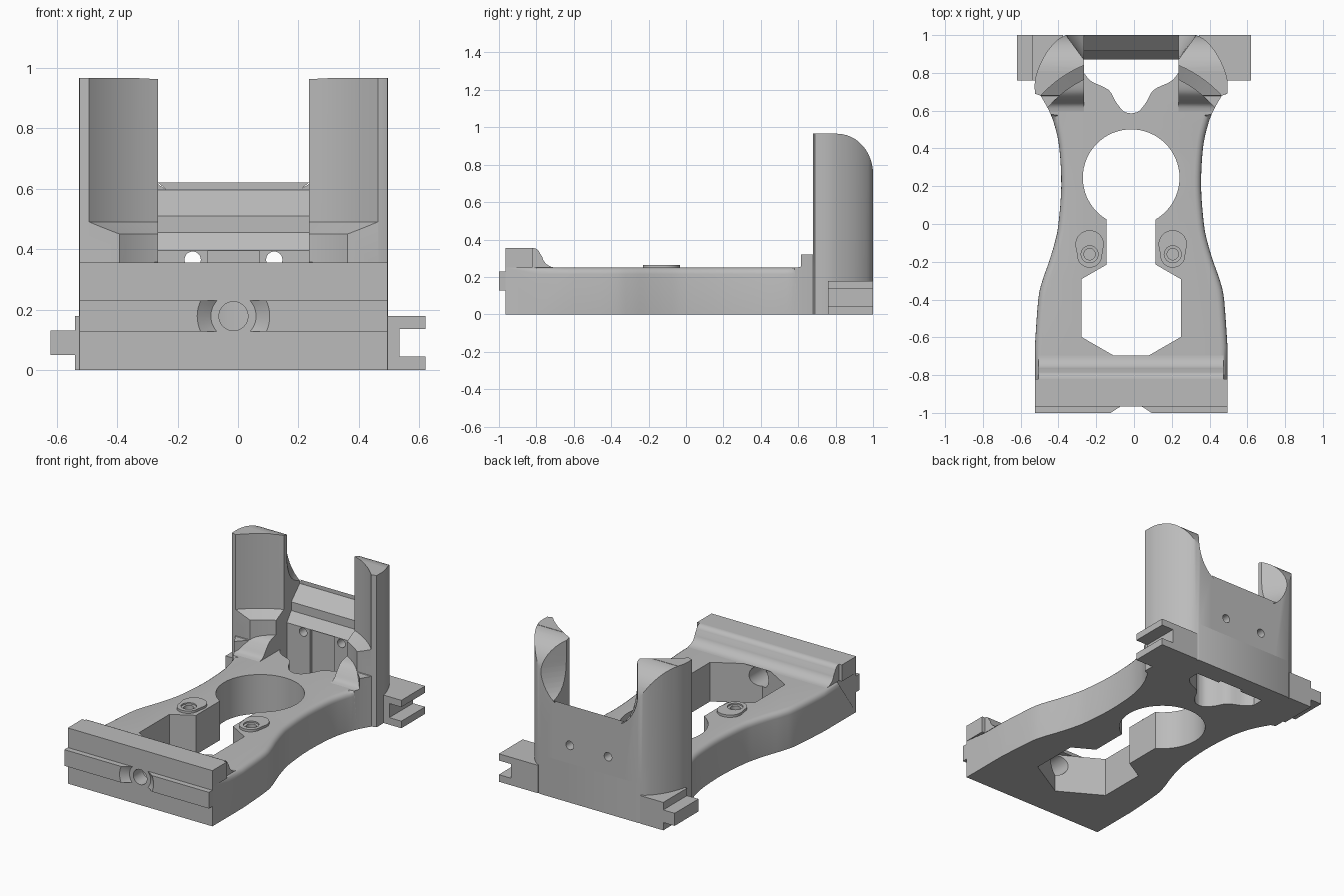
import bpy, bmesh, math
from mathutils import Vector

cube = bpy.data.objects.get("Cube")
if cube:
    bpy.data.objects.remove(cube, do_unlink=True)

CX = -0.015  # symmetry plane of the frame
grey = bpy.data.materials.new("plain_grey")
grey.use_nodes = True
grey.diffuse_color = (0.5, 0.5, 0.5, 1)
grey.node_tree.nodes["Principled BSDF"].inputs["Base Color"].default_value = (0.5, 0.5, 0.5, 1)
parts, cutters = [], []


def loft(name, rings, cutter=False):
    """Closed solid through rings of equal point count."""
    bm = bmesh.new()
    rows = [[bm.verts.new((p[0] + CX, p[1], p[2])) for p in r] for r in rings]
    n = len(rows[0])
    for a, b in zip(rows, rows[1:]):
        for i in range(n):
            bm.faces.new((a[i], a[(i + 1) % n], b[(i + 1) % n], b[i]))
    bm.faces.new(rows[0])
    bm.faces.new(rows[-1])
    bmesh.ops.recalc_face_normals(bm, faces=bm.faces)
    mesh = bpy.data.meshes.new(name)
    bm.to_mesh(mesh)
    bm.free()
    mesh.materials.append(grey)
    ob = bpy.data.objects.new(name, mesh)
    bpy.context.collection.objects.link(ob)
    ob.hide_render = cutter
    (cutters if cutter else parts).append(ob)
    return ob


def place(pts, axis, w):
    if axis == "x":
        return [(w, a, b) for a, b in pts]
    if axis == "y":
        return [(a, w, b) for a, b in pts]
    return [(a, b, w) for a, b in pts]


def prism(name, pts, axis, lo, hi, cutter=False):
    return loft(name, [place(pts, axis, lo), place(pts, axis, hi)], cutter)


def box(name, x0, x1, y0, y1, z0, z1, cutter=False):
    return prism(name, [(x0, y0), (x1, y0), (x1, y1), (x0, y1)], "z", z0, z1, cutter)


def circle(u, v, r, n=48, start=0.0):
    return [(u + r * math.cos(start + math.tau * i / n),
             v + r * math.sin(start + math.tau * i / n)) for i in range(n)]


def arc(u, v, ru, rv, a0, a1, n=12):
    angles = [math.radians(a0 + (a1 - a0) * i / n) for i in range(n + 1)]
    return [(u + ru * math.cos(a), v + rv * math.sin(a)) for a in angles]


def smooth(pts, steps=4):
    """Catmull-Rom curve through points."""
    v = [Vector(p) for p in pts]
    v = [v[0]] + v + [v[-1]]
    out = []
    for a, b, c, d in zip(v, v[1:], v[2:], v[3:]):
        for k in range(steps):
            t = k / steps
            out.append(tuple(0.5 * (2 * b + (c - a) * t + (2 * a - 5 * b + 4 * c - d) * t * t
                                    + (3 * b - a - 3 * c + d) * t ** 3)))
    return out + [tuple(v[-1])]


def cut(ob, *tools, op="DIFFERENCE"):
    bpy.context.view_layer.objects.active = ob
    for tool in tools:
        mod = ob.modifiers.new("cut", "BOOLEAN")
        mod.operation, mod.solver, mod.object = op, "EXACT", tool
        bpy.ops.object.modifier_apply(modifier=mod.name)


def flip(pts):
    return [(-a, b) for a, b in reversed(pts)]


# Waisted outline of the frame, one half
front_side = [(0.51, -0.965), (0.51, -0.8)]
waist = smooth([(0.51, -0.65), (0.492, -0.4), (0.47, -0.3), (0.435, -0.2), (0.405, -0.1),
                (0.385, 0), (0.37, 0.2), (0.38, 0.4), (0.405, 0.52), (0.435, 0.6), (0.48, 0.68)])
corner = smooth([(0.51, 0.69), (0.508, 0.77), (0.48, 0.85), (0.44, 0.92), (0.39, 0.975), (0.345, 1)])
half = front_side + waist + corner
outline = half + flip(half)

# Base plate with rounded upper side edges
plate = prism("base_plate", outline, "z", 0, 0.25)
bm = bmesh.new()
bm.from_mesh(plate.data)
rim = [e for e in bm.edges if all(v.co.z > 0.24 and -0.81 < v.co.y < 0.6 for v in e.verts)
       and e.verts[0].co.x * e.verts[1].co.x > 0]
bmesh.ops.bevel(bm, geom=rim, offset=0.035, segments=4, profile=0.5, affect="EDGES")
bm.to_mesh(plate.data)
bm.free()

# Openings through the plate
ring_cut = prism("ring_cutter", circle(0, 0.245, 0.256, 64), "z", -0.1, 0.3, True)
neck_cut = box("neck_cutter", -0.13, 0.13, -0.25, 0.12, -0.1, 0.3, True)
hex_cut = prism("hex_cutter", circle(0, -0.445, 0.305, 6, math.pi / 2), "z", -0.1, 0.3, True)
lobe = smooth([(0.25, 0.8), (0.21, 0.755), (0.12, 0.71), (0.08, 0.645), (0.04, 0.597), (0, 0.585)])
rear_half = [(0.25, 0.87)] + lobe
rear_cut = prism("rear_cutter", rear_half + flip(rear_half)[1:], "z", -0.1, 0.3, True)
recess = box("recess_cutter", -0.085, 0.085, 0.85, 0.89, -0.05, 0.395, True)
bolt = prism("bolt_cutter", circle(0, 0.178, 0.048), "y", -1.1, -0.6, True)
bore = prism("bore_cutter", circle(0, 0.178, 0.068), "y", -0.87, -0.6, True)
cut(plate, ring_cut, neck_cut, hex_cut, rear_cut, recess, bolt, bore)

# Raised front lip, its fillet and the split tongue
lip = box("front_lip", -0.51, 0.51, -0.965, -0.82, 0.25, 0.355)
fillet = [(-0.82, 0.25), (-0.82, 0.355)] + arc(-0.82, 0.315, 0.04, 0.04, 80, 15, 6) \
    + arc(-0.695, 0.32, 0.075, 0.07, 190, 270, 8)
loft("lip_fillet", [place(fillet, "x", -0.49), place(fillet, "x", 0.49)])
tongue = box("front_tongue", -0.51, 0.51, -1, -0.965, 0.127, 0.23)
cone = loft("cone_cutter", [place(circle(0, 0.178, r), "y", y)
                            for r, y in ((0.133, -1.01), (0.062, -0.955))], True)
cut(tongue, cone)

# Stepped rear wall
wall = prism("rear_wall", [(0.87, 0.25), (0.87, 0.395), (0.915, 0.455), (0.915, 0.51),
                           (1, 0.595), (1, 0.62), (1, 0.25)], "x", -0.25, 0.25)
saddle = []
for y, w in ((0.83, 0.23), (0.87, 0.25), (1.02, 0.36)):
    u = [(w, 1.2)] + arc(0.15, 0.83, w - 0.15, 0.25, 0, -90)
    saddle.append(place(u + flip(u), "y", y))
saddle_cut = loft("saddle_cutter", saddle, True)
holes = [prism("pin_cutter", circle(s * 0.135, 0.365, 0.027, 24), "y", 0.8, 1.1, True)
         for s in (-1, 1)]
cut(wall, saddle_cut, recess, *holes)

# Rear columns, hollowed by a stepped round cradle
cradle = loft("cradle_cutter", [place(circle(0, 0.24, r, 96), "z", z) for r, z in
                                ((0.58, 0.2), (0.58, 0.45), (0.65, 0.49), (0.65, 1.1))], True)
front_cut = box("front_cutter", -0.7, 0.7, 0.4, 0.68, 0.32, 1.2, True)
top_cut = prism("top_cutter", arc(0.81, 0.75, 0.19, 0.215, 90, 0) + [(1.2, 0.75), (1.2, 1.2), (0.81, 1.2)],
                "x", -0.7, 0.7, True)
ramp = [(0.595, 0.24)] + smooth([(0.595, 0.25), (0.63, 0.262), (0.66, 0.3), (0.7, 0.34), (0.76, 0.357)]) \
    + [(0.85, 0.357), (0.85, 0.24)]
rear_edge = [p for p in waist if p[1] > 0.57] + corner
column_plan = [(0.25, rear_edge[0][1])] + rear_edge + [(0.25, 1)]
for s, side in ((1, "left"), (-1, "right")):
    plan = column_plan if s > 0 else flip(column_plan)
    column = prism(side + "_column", plan, "z", 0.25, 0.967)
    cut(column, cradle, front_cut, saddle_cut, top_cut)
    shelf = prism(side + "_cradle_ramp", ramp, "x", s * 0.25, s * 0.6)
    clip = prism("clip_cutter", plan, "z", 0.1, 0.6, True)
    cut(shelf, clip, op="INTERSECT")

    # Screw bosses beside the neck
    boss = prism(side + "_boss", arc(s * 0.22, -0.108, 0.075, 0.075, -20, 200, 24)
                 + arc(s * 0.22, -0.165, 0.066, 0.066, 180, 360, 24), "z", 0.24, 0.265)
    sink = loft("sink_cutter", [place(circle(s * 0.22, -0.16, r, 32), "z", z) for r, z in
                                ((0.03, 0.1), (0.03, 0.255), (0.045, 0.256), (0.045, 0.3))], True)
    cut(boss, sink)
    cut(plate, sink)

# Interlocking side rails: a tongue on one side, a groove on the other
prism("right_tongue_rail", [(-0.36, 0), (-0.36, 0.178), (-0.525, 0.178), (-0.525, 0.13), (-0.605, 0.13),
                            (-0.605, 0.05), (-0.525, 0.05), (-0.525, 0)], "y", 0.76, 1)
prism("left_groove_rail", [(0.36, 0), (0.635, 0), (0.635, 0.045), (0.55, 0.045), (0.55, 0.135),
                           (0.635, 0.135), (0.635, 0.178), (0.36, 0.178)], "y", 0.76, 1)

# Remove cutters and shade the parts
for c in cutters:
    bpy.data.objects.remove(c, do_unlink=True)
bpy.ops.object.select_all(action="DESELECT")
for ob in parts:
    ob.select_set(True)
bpy.context.view_layer.objects.active = plate
bpy.ops.object.shade_smooth_by_angle(angle=math.radians(30))
